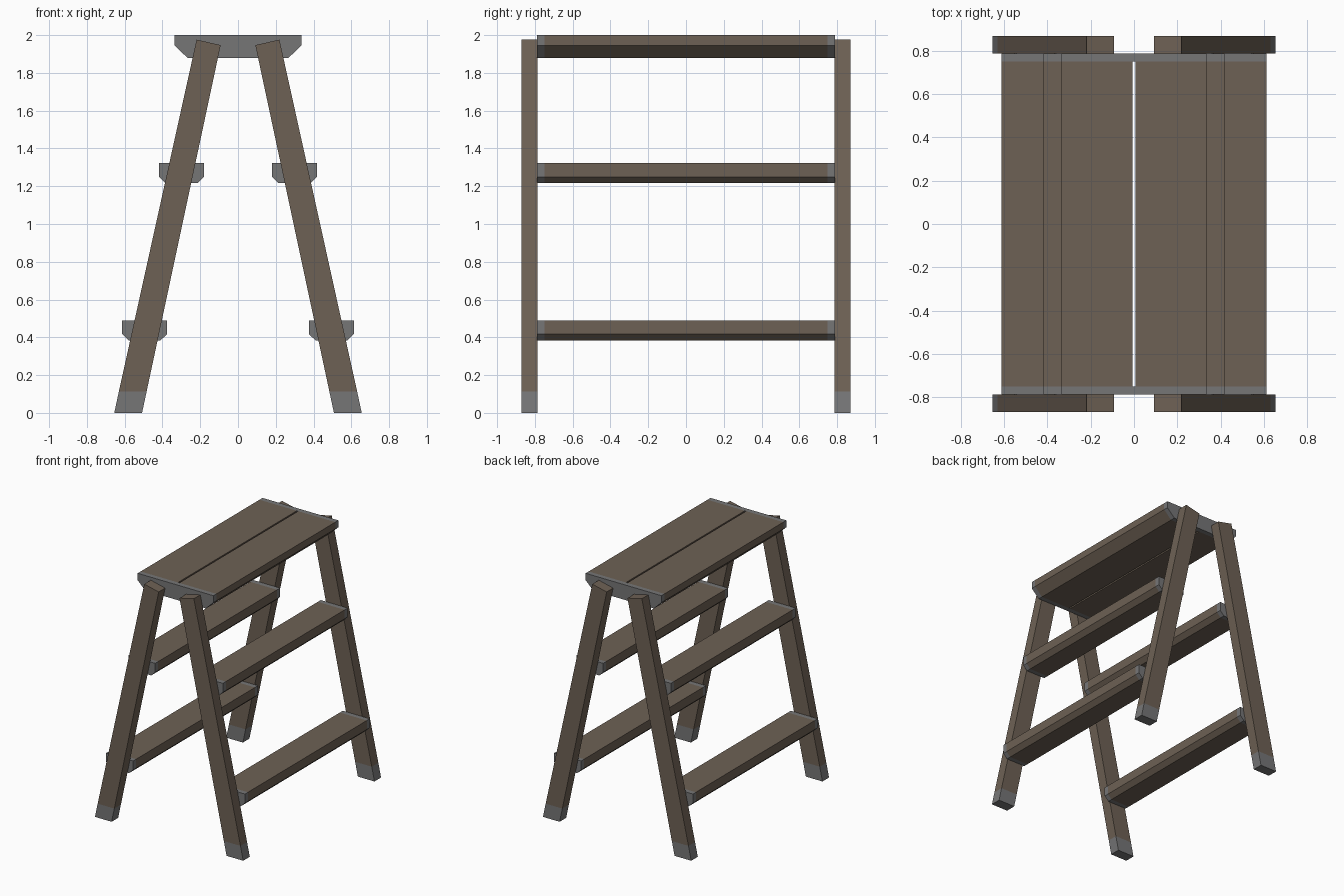
import bpy, bmesh

if "Cube" in bpy.data.objects:
    bpy.data.objects.remove(bpy.data.objects["Cube"])


def material(name, rgb):
    m = bpy.data.materials.new(name)
    m.diffuse_color = (*rgb, 1)
    m.use_nodes = True
    m.node_tree.nodes["Principled BSDF"].inputs["Base Color"].default_value = m.diffuse_color
    return m


WOOD = material("brown wood", (0.155, 0.120, 0.090))
GREY = material("grey plastic", (0.180, 0.180, 0.183))


def loft(name, rings, is_grey):
    """Skin a row of matching rings, cap both ends, colour faces by a rule."""
    bm = bmesh.new()
    loops = [[bm.verts.new(p) for p in ring] for ring in rings]
    n = len(loops[0])
    for a, b in zip(loops, loops[1:]):
        for i in range(n):
            j = (i + 1) % n
            bm.faces.new((a[i], a[j], b[j], b[i]))
    bm.faces.new(loops[0])
    bm.faces.new(loops[-1])
    bmesh.ops.recalc_face_normals(bm, faces=bm.faces)
    for f in bm.faces:
        f.material_index = int(is_grey(f.calc_center_median()))
    mesh = bpy.data.meshes.new(name)
    bm.to_mesh(mesh)
    bm.free()
    mesh.materials.append(WOOD)
    mesh.materials.append(GREY)
    ob = bpy.data.objects.new(name, mesh)
    bpy.context.collection.objects.link(ob)
    return ob


def along_y(profile, ys):
    return [[(x, y, z) for x, z in profile] for y in ys]


END, CAP = 0.788, 0.75        # end of treads, start of their grey end caps
LEG_IN, LEG_OUT = 0.787, 0.87

for sx, side in ((-1, "left"), (1, "right")):
    # Splayed legs with level feet, grey shoes and square-cut tops
    for sy, end in ((-1, "front"), (1, "back")):
        def section(inner, outer):
            return [(sx * x, sy * y, z) for (x, z), y in
                    ((inner, LEG_IN), (outer, LEG_IN), (outer, LEG_OUT), (inner, LEG_OUT))]
        rings = [section((0.508, 0), (0.655, 0)),
                 section((0.484, 0.112), (0.631, 0.112)),
                 section((0.092, 1.947), (0.219, 1.976))]
        loft(f"{end}_{side}_leg", rings, lambda c: c.z < 0.11)

    # Two treads per side with chamfered undersides and grey ends
    for name, x0, x1, z in (("upper", 0.18, 0.418, 1.322), ("lower", 0.375, 0.613, 0.49)):
        prof = [(x0, z), (x1, z), (x1, z - 0.072), (x1 - 0.035, z - 0.106),
                (x0 + 0.035, z - 0.106), (x0, z - 0.072)]
        prof = [(sx * x, h) for x, h in prof]
        loft(f"{name}_{side}_tread", along_y(prof, (-END, -CAP, CAP, END)),
             lambda c: abs(c.y) > CAP)

    # Half of the top platform, leaving a narrow slot in the middle
    prof = [(0.006, 2), (0.335, 2), (0.335, 1.945), (0.268, 1.88), (0.006, 1.88)]
    loft(f"{side}_top_board", along_y([(sx * x, z) for x, z in prof], (-CAP, CAP)),
         lambda c: False)

# Grey end caps joining the two top boards
cap = [(-0.335, 2), (0.335, 2), (0.335, 1.945), (0.268, 1.88), (-0.268, 1.88), (-0.335, 1.945)]
for sy, end in ((-1, "front"), (1, "back")):
    loft(f"{end}_top_cap", along_y(cap, (sy * CAP, sy * END)), lambda c: True)
